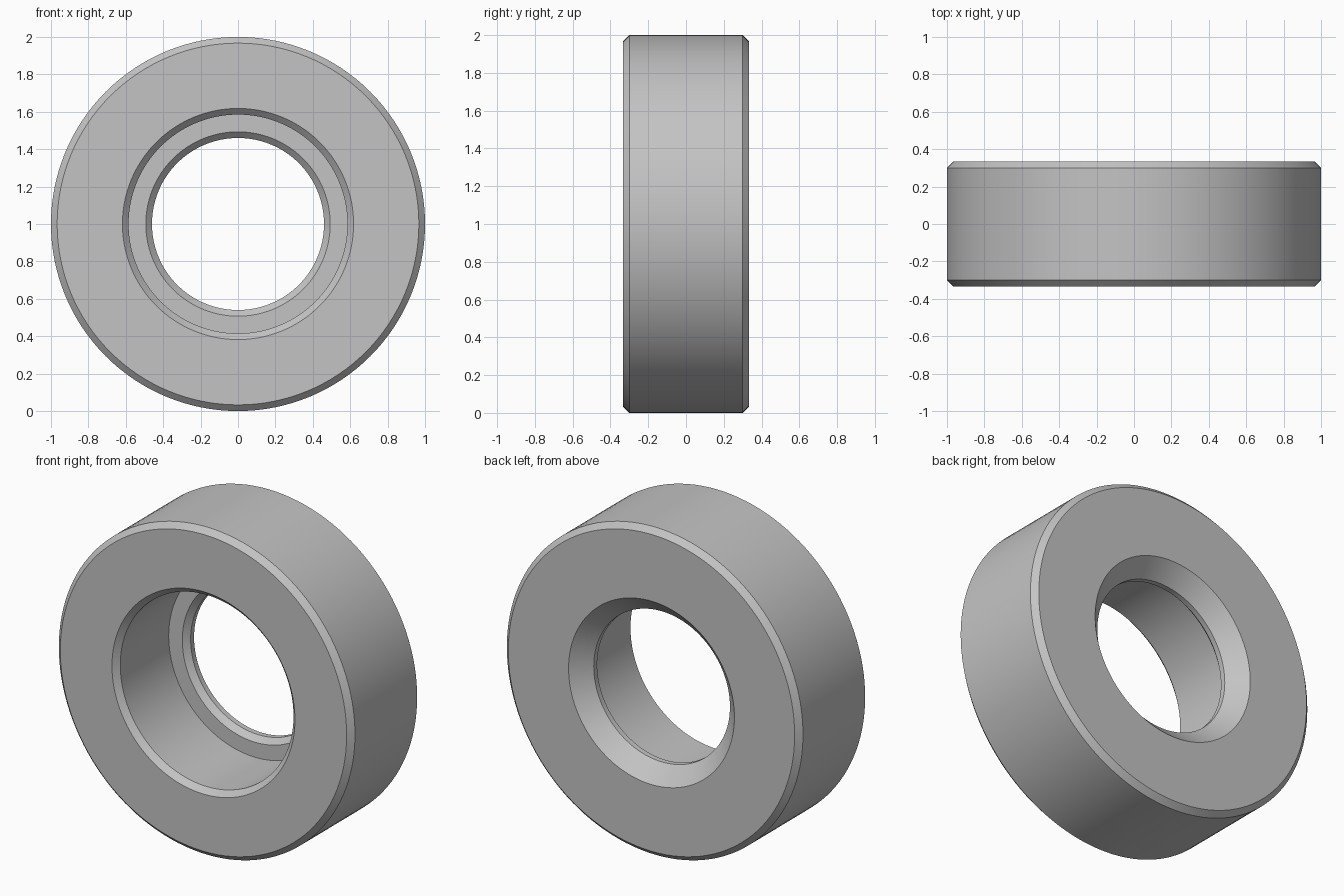
import bpy, bmesh, math
from mathutils import Vector, Matrix

cube = bpy.data.objects.get("Cube")
if cube:
    bpy.data.objects.remove(cube)

SEGMENTS = 128
HALF = 0.333      # half the width of the ring
CH = 0.033        # chamfer size

# Closed cross-section as (radius, y)
profile = [
    (1 - CH, -HALF), (1, -HALF + CH),            # front outer chamfer
    (1, HALF - CH), (1 - CH, HALF),              # back outer chamfer
    (0.56, HALF), (0.46, HALF - 0.1),            # back countersink
    (0.46, 0.2), (0.46 + CH, 0.2 - CH),          # narrow lip and its chamfer
    (0.585, 0.2 - CH), (0.585, -HALF + CH),      # shoulder and wide bore
    (0.585 + CH, -HALF),                         # front bore chamfer
]

# Revolve the cross-section around the y axis
bm = bmesh.new()
rings = []
for i in range(SEGMENTS):
    turn = Matrix.Rotation(math.tau * i / SEGMENTS, 3, 'Y')
    rings.append([bm.verts.new(turn @ Vector((r, y, 0))) for r, y in profile])
for i, ring in enumerate(rings):
    following = rings[(i + 1) % SEGMENTS]
    for j in range(len(profile)):
        k = (j + 1) % len(profile)
        bm.faces.new((ring[j], ring[k], following[k], following[j]))
bmesh.ops.recalc_face_normals(bm, faces=bm.faces)

mesh = bpy.data.meshes.new("bushing_ring")
bm.to_mesh(mesh)
bm.free()
ring_obj = bpy.data.objects.new("bushing_ring", mesh)
ring_obj.location.z = 1
bpy.context.collection.objects.link(ring_obj)

# Plain grey metal
grey = bpy.data.materials.new("light_grey")
grey.use_nodes = True
colour = (0.55, 0.55, 0.55, 1)
grey.diffuse_color = colour
grey.node_tree.nodes["Principled BSDF"].inputs["Base Color"].default_value = colour
mesh.materials.append(grey)

# Smooth walls with crisp chamfer edges
bpy.ops.object.select_all(action='DESELECT')
ring_obj.select_set(True)
bpy.context.view_layer.objects.active = ring_obj
bpy.ops.object.shade_smooth_by_angle(angle=math.radians(30))
